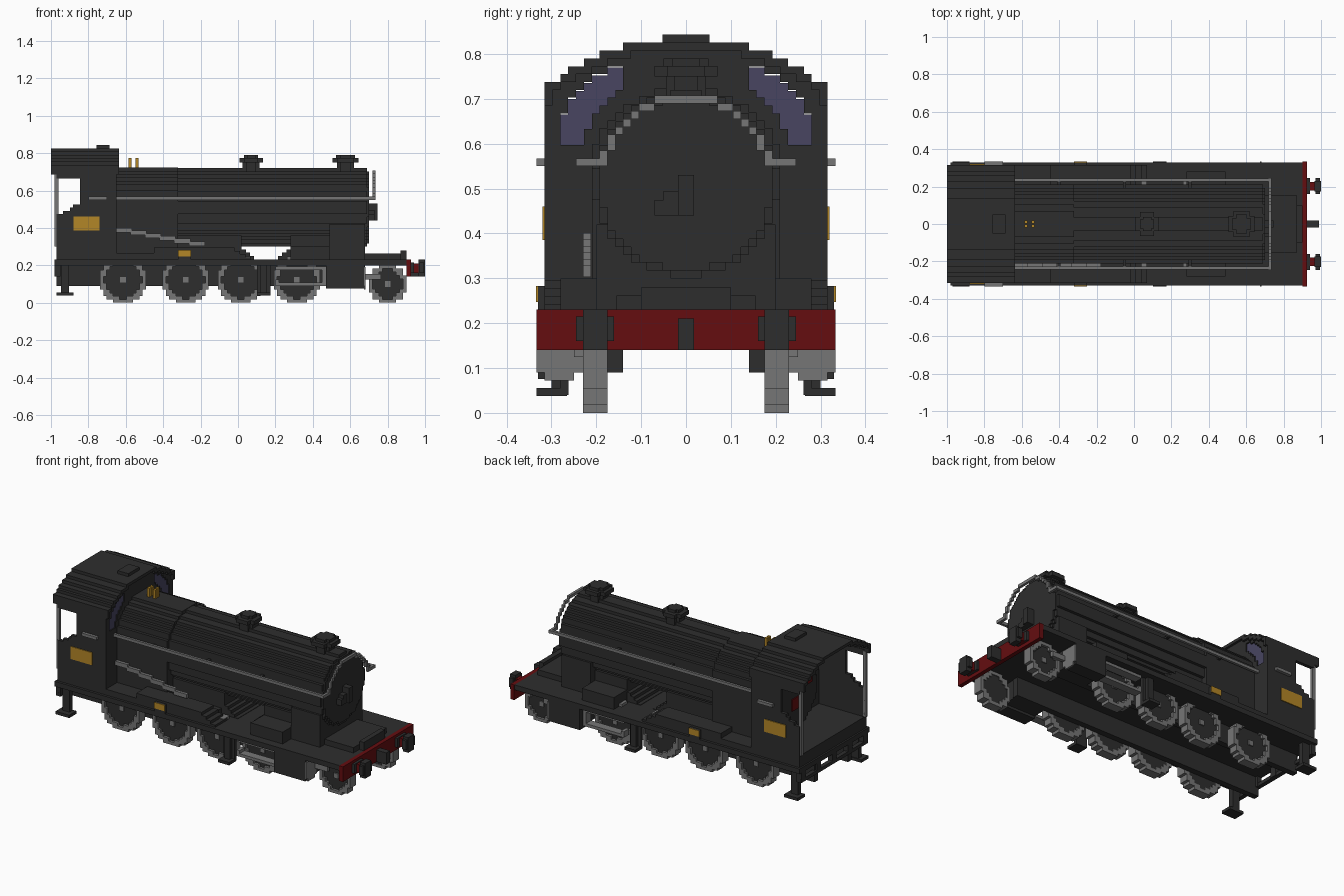
import bpy
import bmesh
from math import hypot
from mathutils import Matrix, Vector

if "Cube" in bpy.data.objects:
    bpy.data.objects.remove(bpy.data.objects["Cube"], do_unlink=True)

# Shared levels and widths
BLOCK = 0.0175
DECK = 0.23
EDGE = 0.33
WALL = 0.315
BEAM_LOW = 0.14
FRAME_LOW = 0.09
AXIS = 0.51
BARREL = 0.205
SMOKEBOX_END = 0.69
CAB_BACK = -0.97
CAB_FRONT = -0.65
ROOF_TOP = 0.837
RAIL = 0.55
BEAM = 0.9
SADDLE = 0.155


def material(name, red, green, blue):
    paint = bpy.data.materials.new(name)
    paint.use_nodes = True
    paint.diffuse_color = (red, green, blue, 1)
    paint.node_tree.nodes["Principled BSDF"].inputs["Base Color"].default_value = paint.diffuse_color
    return paint


BLACK = material("black paint", 0.027, 0.027, 0.027)
GREY = material("grey steel", 0.18, 0.18, 0.18)
RED = material("red paint", 0.13, 0.004, 0.005)
GOLD = material("brass", 0.45, 0.24, 0.02)
GLASS = material("blue glass", 0.065, 0.06, 0.12)


def build(name, paint, spans):
    """One object from boxes, each given as an x, a y and a z span."""
    bm = bmesh.new()
    for span in spans:
        low, high = (Vector(ends) for ends in zip(*span))
        size = Matrix.Diagonal((*(high - low), 1))
        bmesh.ops.create_cube(bm, size=1, matrix=Matrix.Translation((low + high) / 2) @ size)
    mesh = bpy.data.meshes.new(name)
    bm.to_mesh(mesh)
    bm.free()
    mesh.materials.append(paint)
    bpy.context.collection.objects.link(bpy.data.objects.new(name, mesh))


def box(name, paint, x, y, z):
    build(name, paint, [(x, y, z)])


def mid(name, paint, x, half, z):
    """A box centred across the model."""
    box(name, paint, x, (-half, half), z)


def both_sides(y):
    return y, (-y[1], -y[0])


def pair(name, paint, x, y, z):
    """The same box on both sides."""
    build(name, paint, [(x, side, z) for side in both_sides(y)])


def stairs(name, x, y, top, step, count):
    """Treads going down along x from a start, on both sides."""
    build(name, BLACK, [((x + i * step, x + (i + 1) * step), side, (DECK, top - i * BLOCK))
                        for i in range(count) for side in both_sides(y)])


def runs(test, across, up):
    """Rows of merged blocks inside a test."""
    columns = round((across[1] - across[0]) / BLOCK)
    rows = round((up[1] - up[0]) / BLOCK)
    width = (across[1] - across[0]) / columns
    height = (up[1] - up[0]) / rows
    for row in range(rows):
        bottom = up[0] + row * height
        start = None
        for column in range(columns + 1):
            left = across[0] + column * width
            filled = column < columns and test(left + width / 2, bottom + height / 2)
            if filled and start is None:
                start = left
            if not filled and start is not None:
                yield (start, left), (bottom, bottom + height)
                start = None


def along_x(name, paint, x, test, half, z):
    build(name, paint, [(x, across, up) for across, up in runs(test, (-half, half), z)])


def along_y(name, paint, y, test, x, z):
    build(name, paint, [(across, side, up) for across, up in runs(test, x, z) for side in both_sides(y)])


def ring(across, up, inner, outer):
    return lambda u, w: inner <= hypot(u - across, w - up) < outer


def around(middle, half):
    return middle - half, middle + half


# Frames and running plate
pair("main_frame", BLACK, x=(CAB_BACK, 0.68), y=(BEAM_LOW, 0.175), z=(FRAME_LOW, 0.21))
mid("running_plate", BLACK, x=(-0.98, BEAM), half=EDGE, z=(0.2, DECK))
mid("raised_plate", BLACK, x=(CAB_FRONT, 0), half=WALL, z=(DECK, 0.265))
pair("side_casing", BLACK, x=(-0.45, -0.05), y=(0.2, WALL), z=(DECK, 0.295))
stairs("plate_steps", x=-0.05, y=(0.2, WALL), top=0.295, step=0.03, count=4)
mid("front_raised_deck", BLACK, x=(0.68, 0.87), half=SADDLE, z=(DECK, 0.262))
mid("front_step", BLACK, x=(0.87, BEAM), half=0.1, z=(DECK, 0.28))
pair("cylinder_cover", BLACK, x=(0.28, 0.49), y=(SADDLE, 0.28), z=(DECK, 0.3))

# Buffer beam, buffers and hook
mid("buffer_beam", RED, x=(BEAM, 0.925), half=0.333, z=(BEAM_LOW, DECK))
pair("buffer_shank", RED, x=(BEAM, 0.97), y=(0.18, 0.225), z=(0.16, 0.21))
pair("buffer_collar", BLACK, x=(BEAM, 0.94), y=(0.16, 0.245), z=(0.16, 0.215))
pair("buffer_head", BLACK, x=(0.965, 1), y=(0.175, DECK), z=(BEAM_LOW, DECK))
pair("buffer_head_rim", BLACK, x=(0.97, 0.995), y=(0.16, 0.245), z=(0.16, 0.215))
mid("coupling_hook", BLACK, x=(BEAM, 0.99), half=BLOCK, z=(BEAM_LOW, 0.21))

# Wheels
BIG = 0.123
for label, x, r in (("rear", -0.615, BIG), ("third", -0.28, BIG), ("second", 0.015, BIG),
                    ("leading", 0.315, BIG), ("pony", 0.8, 0.1)):
    across, up = around(x, r), (0, 2 * r)
    along_y(label + "_wheel_rim", GREY, (0.175, DECK), ring(x, r, r - 0.024, r + 0.003), across, up)
    along_y(label + "_wheel_disc", BLACK, (0.18, 0.215), ring(x, r, 0, r - 0.02), across, up)
    pair(label + "_wheel_hub", GREY, around(x, 0.015), (0.2, 0.222), around(r, 0.015))

# Cylinders, slide bars and pony link
CYLINDER = (0.47, 0.675)
CYLINDER_END = (0.675, 0.683)
pair("cylinder", BLACK, CYLINDER, y=(0.25, EDGE), z=(0.075, 0.2))
pair("cylinder_inner", BLACK, CYLINDER, y=(0.17, 0.25), z=(FRAME_LOW, 0.2))
pair("cylinder_end", GREY, CYLINDER_END, y=(DECK, 0.333), z=(FRAME_LOW, 0.19))
pair("cylinder_end_lower", GREY, CYLINDER_END, y=(0.25, WALL), z=(0.072, FRAME_LOW))
for label, z in (("upper", 0.175), ("lower", FRAME_LOW)):
    pair(label + "_slide_bar", GREY, x=(0.2, 0.47), y=(0.25, 0.3), z=(z, z + BLOCK))
pair("slide_bar_end", GREY, x=(0.45, 0.47), y=(0.25, 0.3), z=(FRAME_LOW, 0.19))
pair("slide_bar_bracket", GREY, x=(0.2, 0.22), y=(0.25, 0.3), z=(FRAME_LOW, 0.125))
pair("pony_link", GREY, x=(0.68, 0.765), y=(DECK, 0.25), z=(0.125, SADDLE))

# Footsteps
for label, x, half in (("rear", -0.925, 0.045), ("middle", 0.138, 0.036)):
    pair(label + "_step_post", BLACK, around(x, half / 2), y=(0.27, 0.3), z=(0.05, 0.21))
    pair(label + "_step_tread", BLACK, around(x, half), y=(0.265, 0.333), z=(0.038, 0.055))
pair("middle_step_plate", BLACK, around(x, half), y=(0.262, 0.28), z=(0.04, 0.2))


# Boiler, firebox and smokebox
def firebox(y, z):
    return hypot(y, z - AXIS) < 0.218 or (z < AXIS and abs(y) < 0.212)


along_x("boiler", BLACK, (-0.34, SMOKEBOX_END), ring(0, AXIS, 0, BARREL), half=0.21, z=(0.3, 0.72))
along_x("firebox", BLACK, (CAB_FRONT, -0.32), firebox, half=0.2275, z=(DECK, 0.7225))
along_x("smokebox_door", BLACK, (SMOKEBOX_END, 0.7), ring(0, AXIS, 0, 0.193), half=0.1925, z=around(AXIS, 0.1925))
mid("ashpan", BLACK, x=(-0.34, 0.02), half=SADDLE, z=(DECK, 0.36))
mid("saddle", BLACK, x=(0.28, 0.68), half=SADDLE, z=(DECK, 0.36))
for i in range(4):
    flare, top = 0.022 * (i + 1), 0.285 - BLOCK * i
    mid("ashpan_flare", BLACK, (0.02, 0.02 + flare), SADDLE, (DECK, top))
    mid("saddle_flare", BLACK, (0.28 - flare, 0.28), SADDLE, (DECK, top))
pair("saddle_wing", BLACK, x=(0.49, 0.68), y=(0.1, 0.2), z=(DECK, 0.42))
mid("door_handle", BLACK, x=(0.7, 0.745), half=BLOCK, z=(0.44, 0.53))
box("door_lever", BLACK, x=(0.7, 0.73), y=(-0.07, 0), z=(0.44, 0.475))
box("door_lever_top", BLACK, x=(0.7, 0.73), y=(-0.05, 0), z=(0.44, 0.495))


def fitting(name, x, base, cap, crown):
    """Stepped round fitting on the boiler from three half widths."""
    heights = (0.69, 0.75), (0.75, 0.773), (0.773, 0.79)
    for part, half, z in zip(("_base", "_cap", "_crown"), (base, cap, crown), heights):
        inner = half * 0.6
        build(name + part, BLACK, [(around(x, half), around(0, inner), z), (around(x, inner), around(0, half), z)])


fitting("chimney", x=0.575, base=0.045, cap=0.07, crown=0.05)
fitting("steam_dome", x=0.07, base=0.045, cap=0.063, crown=0.038)
for label, x in (("rear", -0.577), ("front", -0.539)):
    pair(label + "_whistles", GOLD, around(x, 0.008), y=(0.003, 0.02), z=(0.7, 0.775))


# Handrails and reversing rod
def front_rail(y, z):
    arch = z > RAIL and 0.182 < hypot(y, z - AXIS) < 0.2
    return arch or (z < RAIL + BLOCK and abs(y) > 0.18)


pair("boiler_handrail", GREY, x=(CAB_FRONT, 0.735), y=(0.228, 0.243), z=(RAIL, RAIL + BLOCK))
for label, x in (("rear", -0.4), ("middle", -0.05), ("front", 0.3)):
    pair(label + "_rail_bracket", BLACK, around(x, 0.008), y=(0.19, 0.235), z=(RAIL, RAIL + 0.01))
along_x("front_handrail", GREY, (0.72, 0.735), front_rail, half=0.245, z=(RAIL, 0.7075))
build("reversing_rod", GREY, [(around(-0.61 + i * 0.078, 0.043), (-DECK, -0.212), around(0.388 - i * 0.0145, 0.0125))
                              for i in range(6)])


# Cab
def under_roof(y, z, drop=0):
    return abs(y) < WALL - drop and z < ROOF_TOP - drop - 1.1 * y * y


def roof_shell(y, z):
    return under_roof(y, z) and not under_roof(y, z, drop=0.022)


def window(y, z):
    return z > 0.6 and abs(y) > BEAM_LOW and 0.78 < hypot(y / 0.285, (z - 0.6) / BARREL) < 1.01


def front_wall(y, z):
    return under_roof(y, z) and not window(y, z)


def side_wall(x, z):
    sill = 0.46 + 0.6 * (x - CAB_BACK)
    return x > -0.845 or not sill < z < 0.67


def nameplate(x, z):
    return abs(x + 0.81) + abs(z - 0.423) < 0.092


along_x("cab_roof", BLACK, (-1, -0.637), roof_shell, half=WALL, z=(0.685, 0.825))
along_x("cab_front", BLACK, (-0.67, CAB_FRONT), front_wall, half=WALL, z=(DECK, 0.825))
along_x("cab_windows", GLASS, (-0.664, -0.656), window, half=WALL, z=(0.595, 0.7875))
along_y("cab_sides", BLACK, (0.295, WALL), side_wall, x=(CAB_BACK, CAB_FRONT), z=(DECK, 0.7))
mid("roof_vent", BLACK, x=around(-0.722, 0.035), half=0.052, z=(0.8, 0.843))
mid("cab_floor", BLACK, x=(CAB_BACK, CAB_FRONT), half=WALL, z=(DECK, 0.3))
pair("cab_handrail", GREY, x=around(CAB_BACK, 0.01), y=(0.295, 0.312), z=(0.3, 0.69))
pair("window_ledge", GREY, x=(-0.8, -0.7), y=(WALL, 0.333), z=(RAIL, RAIL + BLOCK))
along_y("cab_nameplate", GOLD, (WALL, 0.32), nameplate, x=around(-0.81, 0.07), z=around(0.423, 0.0375))
pair("casing_plate_mount", BLACK, x=(-0.32, -0.25), y=(0.3, EDGE), z=(DECK, 0.283))
pair("casing_plate", GOLD, x=(-0.32, -0.25), y=(EDGE, 0.334), z=(0.247, 0.283))

# Backhead and rear beam
along_x("backhead", BLACK, (-0.73, CAB_FRONT), ring(0, 0.48, 0, 0.19), half=0.1925, z=(0.3, 0.67))
mid("fire_door", RED, x=(-0.736, -0.73), half=0.05, z=(0.4, 0.47))
box("regulator", RED, x=(-0.75, -0.73), y=(-0.12, -0.08), z=(0.52, 0.56))
build("rear_beam_posts", BLACK, [((-0.98, -0.95), around(i * 0.147, 0.02), (BEAM_LOW, DECK)) for i in range(-2, 3)])
mid("rear_beam_bar", BLACK, x=(-0.98, -0.955), half=WALL, z=(BEAM_LOW, 0.16))
